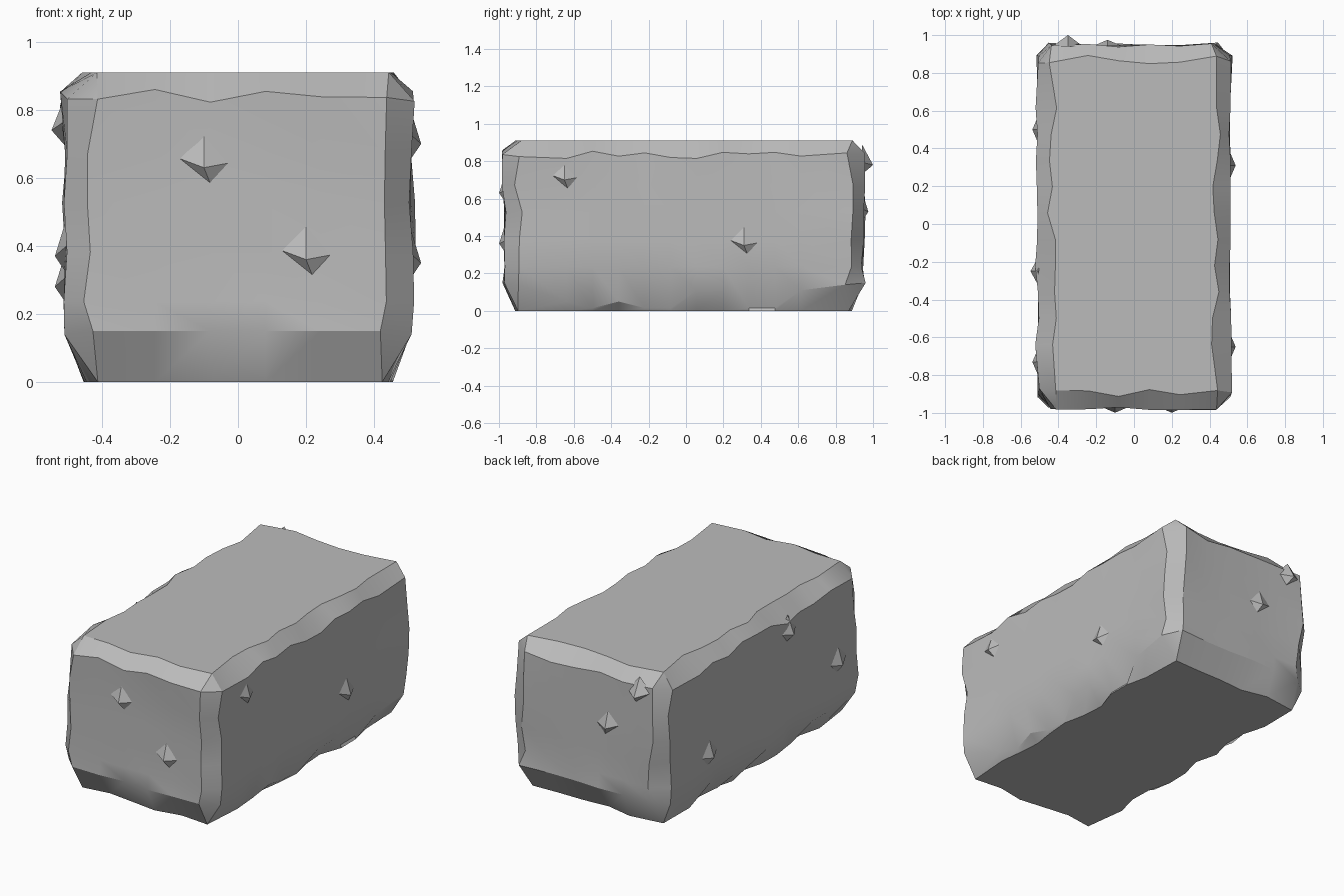
import bpy, bmesh, random
from mathutils import Vector

random.seed(7)
cube = bpy.data.objects.get("Cube")
if cube:
    bpy.data.objects.remove(cube, do_unlink=True)

stone = bpy.data.materials.new("grey stone")
stone.use_nodes = True
GREY = (0.5, 0.5, 0.5, 1)
stone.diffuse_color = GREY
stone.node_tree.nodes["Principled BSDF"].inputs["Base Color"].default_value = GREY

HALF = Vector((0.508, 0.957, 0.455))
CENTRE = Vector((0, -0.012, 0.455))


def finish(bm, name):
    bmesh.ops.recalc_face_normals(bm, faces=bm.faces)
    mesh = bpy.data.meshes.new(name)
    bm.to_mesh(mesh)
    bm.free()
    mesh.materials.append(stone)
    obj = bpy.data.objects.new(name, mesh)
    bpy.context.collection.objects.link(obj)
    bpy.ops.object.select_all(action='DESELECT')
    obj.select_set(True)
    bpy.context.view_layer.objects.active = obj
    bpy.ops.object.shade_smooth_by_angle(angle=0.52)
    return obj


# Block: a box cut into strips, then bevelled along its twelve edges
bm = bmesh.new()
bmesh.ops.create_cube(bm, size=2)
for v in bm.verts:
    v.co = Vector(a * b for a, b in zip(v.co, HALF))
for axis, cuts in enumerate((5, 11, 5)):
    normal = Vector((0, 0, 0))
    normal[axis] = 1
    for i in range(1, cuts):
        spot = normal * HALF[axis] * 0.8 * (2 * i / cuts - 1)
        bmesh.ops.bisect_plane(bm, geom=bm.verts[:] + bm.edges[:] + bm.faces[:],
                               plane_co=spot, plane_no=normal)
sharp = [e for e in bm.edges if e.calc_face_angle(0) > 1]
bmesh.ops.bevel(bm, geom=sharp, offset=0.07, segments=1, affect='EDGES')

# Worn edges: shift the bevel border unevenly within each face
for v in bm.verts:
    co = v.co.copy()
    on = max(range(3), key=lambda a: abs(co[a]) - HALF[a])
    near = [a for a in range(3) if a != on and abs(co[a]) > HALF[a] - 0.08]
    if not near:
        continue
    for a in near:
        side = 1 if co[a] > 0 else -1
        v.co[a] += side * random.uniform(-0.03, 0.02)
    if on != 2:
        side = 1 if co[on] > 0 else -1
        v.co[on] += side * random.uniform(-0.008, 0.016)
    # Undercut foot: ragged on the long sides, rounded at the ends
    if 2 in near and co.z < 0:
        if on == 0:
            height = 0.14 if 1 in near else random.choice((0.015, 0.05, 0.11))
            v.co.z = height - HALF.z
            v.co.x = (0.44 + 0.07 * height / 0.14) * (1 if co.x > 0 else -1)
        else:
            v.co.z = 0.15 - HALF.z
bmesh.ops.translate(bm, verts=bm.verts, vec=CENTRE)
finish(bm, "stone_block")


# Chips: low lumps with a gentle upper slope and a steep underside
def add_chip(bm, axis, side, along, z, height=0.03, width=0.08):
    level = CENTRE[axis] + side * HALF[axis]

    def point(u, w, out):
        co = Vector((0, 0, z + w))
        co[axis] = level + side * out
        co[1 - axis] = along + u
        return bm.verts.new(co)

    tip = point(0, 0, height)
    ring = [point(-width, 0.03, -0.004), point(0, 0.11, -0.004),
            point(width, 0.015, -0.004), point(0.02, -0.05, -0.004)]
    for i in range(4):
        bm.faces.new((tip, ring[i], ring[(i + 1) % 4]))
    bm.faces.new(ring)


CHIPS = [
    (1, -1, -0.10, 0.63), (1, -1, 0.20, 0.36),
    (1, 1, -0.14, 0.53), (1, 1, -0.35, 0.78, 0.055),
    (0, 1, -0.65, 0.70), (0, 1, 0.31, 0.35),
    (0, -1, -0.25, 0.74, 0.04), (0, -1, 0.50, 0.28), (0, -1, -0.73, 0.37),
]
bm = bmesh.new()
for chip in CHIPS:
    add_chip(bm, *chip)
finish(bm, "surface_chips")
